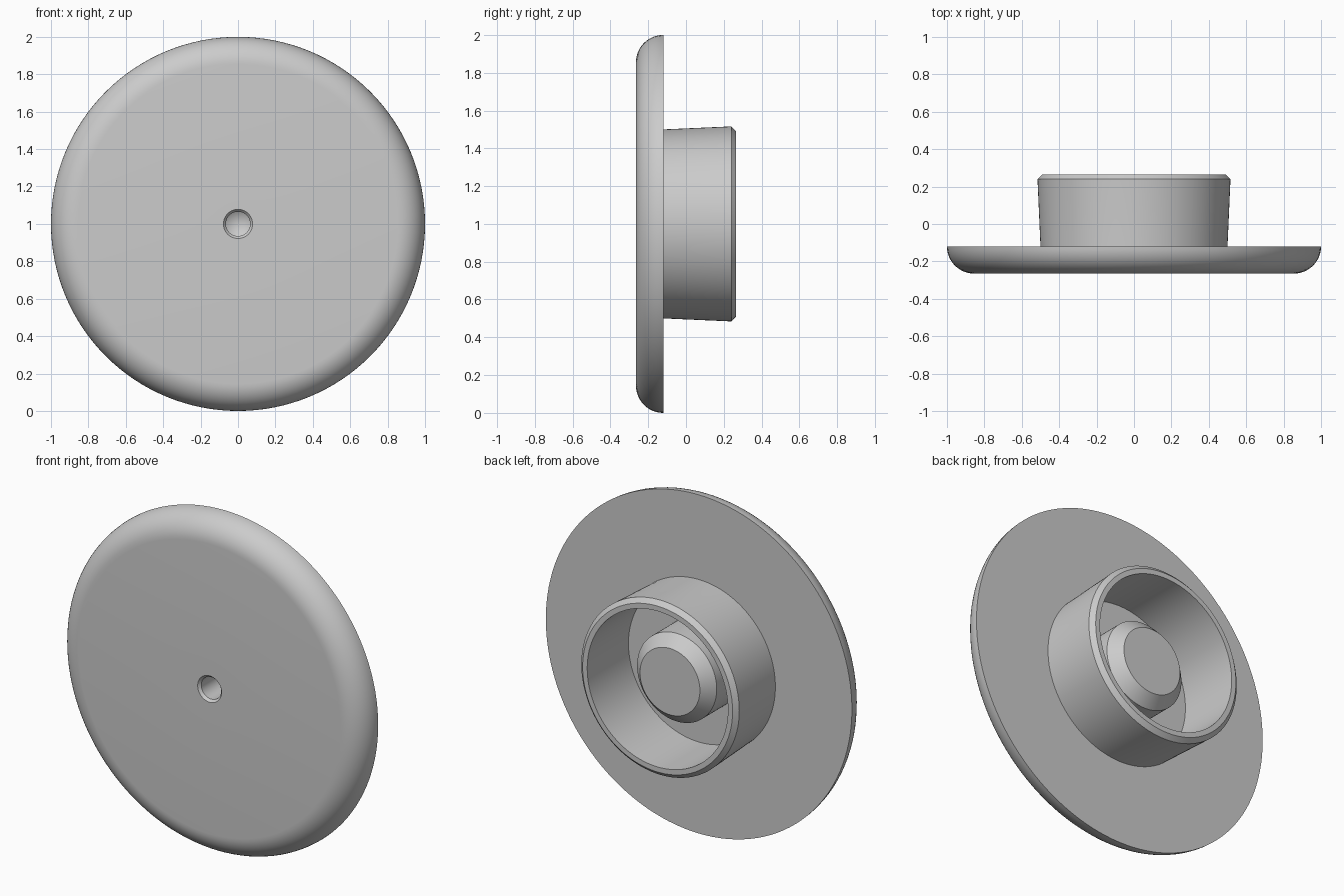
import bpy
import bmesh
from math import pi, sin, cos, radians
from mathutils import Vector

SEGMENTS = 128
FRONT, BACK, END = -0.265, -0.12, 0.265

cube = bpy.data.objects.get("Cube")
if cube:
    bpy.data.objects.remove(cube, do_unlink=True)

grey = bpy.data.materials.new("plain grey")
grey.use_nodes = True
colour = (0.6, 0.6, 0.6, 1)
grey.diffuse_color = colour
grey.node_tree.nodes["Principled BSDF"].inputs["Base Color"].default_value = colour


def lathe(name, profile, closed):
    """Turn a (radius, y) profile about the y axis through z = 1."""
    bm = bmesh.new()
    verts = [bm.verts.new((r, y, 0)) for r, y in profile]
    edges = [bm.edges.new(pair) for pair in zip(verts, verts[1:])]
    if closed:
        edges.append(bm.edges.new((verts[-1], verts[0])))
    bmesh.ops.spin(bm, geom=verts + edges, cent=(0, 0, 0), axis=(0, 1, 0),
                   angle=2 * pi, steps=SEGMENTS)
    bmesh.ops.remove_doubles(bm, verts=bm.verts, dist=0.0001)
    bmesh.ops.recalc_face_normals(bm, faces=bm.faces)
    bmesh.ops.translate(bm, verts=bm.verts, vec=Vector((0, 0, 1)))
    mesh = bpy.data.meshes.new(name)
    bm.to_mesh(mesh)
    bm.free()
    mesh.materials.append(grey)
    obj = bpy.data.objects.new(name, mesh)
    bpy.context.collection.objects.link(obj)
    bpy.ops.object.select_all(action="DESELECT")
    obj.select_set(True)
    bpy.context.view_layer.objects.active = obj
    bpy.ops.object.shade_smooth_by_angle(angle=radians(25))
    return obj


# Round cover disc with a rounded front rim and a countersunk hole
radius = BACK - FRONT
rim = [(1 - radius + radius * sin(a), BACK - radius * cos(a))
       for a in (pi / 2 * i / 12 for i in range(13))]
lathe("cover_disc",
      [(0.065, BACK), (0.065, FRONT + 0.015), (0.078, FRONT)] + rim, True)

# Flared collar on the back with a chamfered outer lip
lathe("collar",
      [(0.46, BACK - 0.01), (0.5, BACK - 0.01), (0.5, BACK), (0.516, 0.24),
       (0.49, END), (0.46, END)], True)

# Chamfered central boss holding the blind, cone-ended hole
lathe("centre_boss",
      [(0, 0.04), (0.065, 0), (0.065, BACK), (0.26, BACK), (0.26, 0.085),
       (0.196, 0.15), (0, 0.15)], False)
